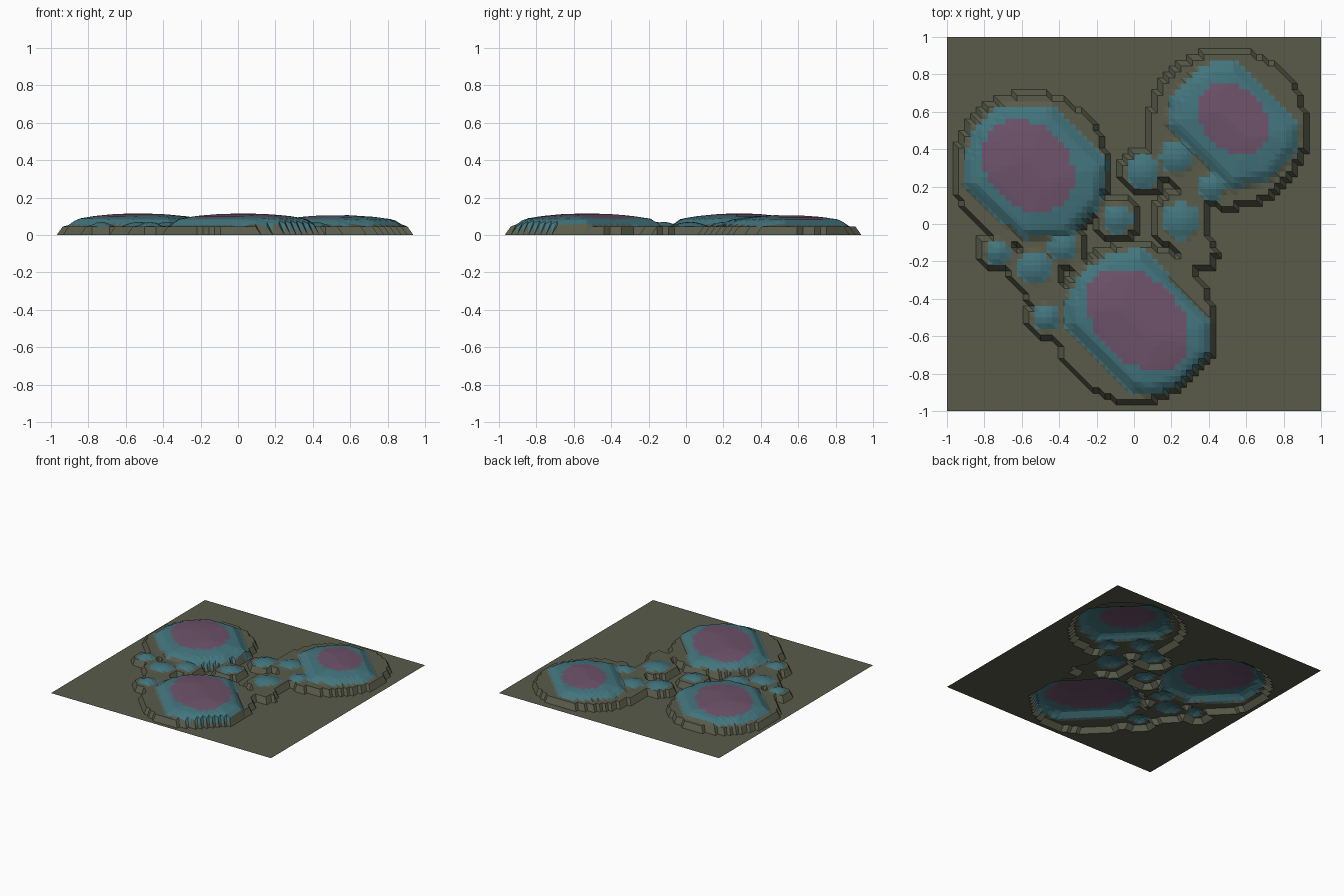
import bpy, bmesh, math

if "Cube" in bpy.data.objects:
    bpy.data.objects.remove(bpy.data.objects["Cube"])

N = 64            # grid cells per side
STEP = 2.0 / N
TERRACE = 0.045   # height of the rocky shelf

# mounds: shelf centre + radius, convex outline of the teal dome (ccw), peak scale, cap ellipse (x, y, long, short)
MOUNDS = [
    ((-0.55, 0.29, 0.41),
     [(-0.91, 0.2), (-0.6, -0.08), (-0.35, -0.07), (-0.18, 0.1), (-0.13, 0.32),
      (-0.44, 0.64), (-0.7, 0.64), (-0.85, 0.52), (-0.91, 0.35)],
     1.0, (-0.565, 0.31, 0.27, 0.215)),
    ((0.0, -0.53, 0.42),
     [(-0.36, -0.55), (-0.02, -0.89), (0.08, -0.92), (0.25, -0.87), (0.41, -0.7), (0.42, -0.52),
      (0.04, -0.13), (-0.14, -0.16), (-0.3, -0.27), (-0.37, -0.42)],
     1.0, (0.02, -0.51, 0.32, 0.22)),
    ((0.5, 0.51, 0.42),
     [(0.17, 0.53), (0.52, 0.18), (0.74, 0.24), (0.87, 0.4), (0.89, 0.53),
      (0.54, 0.87), (0.42, 0.87), (0.3, 0.8), (0.2, 0.68)],
     0.9, (0.53, 0.56, 0.21, 0.165)),
]
# small bumps: x, y, dome radius, shelf radius
BUMPS = [(0.05, 0.28, .09, .12), (0.23, 0.36, .09, .13), (0.42, 0.2, .07, .1), (-0.09, 0.03, .08, .12),
         (0.25, 0.02, .1, .15), (-0.38, -0.12, .08, .13), (-0.73, -0.15, .065, .1),
         (-0.53, -0.23, .09, .14), (-0.47, -0.5, .07, .1), (0.34, -0.15, 0, .1), (-0.47, -0.38, 0, .1)]
PROFILE = [(0, .05), (.05, .086), (.14, .101), (.25, .112), (.38, .117)]


def inside(poly, x, y):
    """Distance to the nearest outline edge, negative outside."""
    best = 9
    for (ax, ay), (bx, by) in zip(poly, poly[1:] + poly[:1]):
        ex, ey = bx - ax, by - ay
        best = min(best, (ex * (y - ay) - ey * (x - ax)) / math.hypot(ex, ey))
    return best


def profile(s):
    for (s0, h0), (s1, h1) in zip(PROFILE, PROFILE[1:]):
        if s <= s1:
            return h0 + (h1 - h0) * (s - s0) / (s1 - s0)
    return PROFILE[-1][1]


def height(x, y):
    h = 0.0
    for (cx, cy, r), poly, k, cap in MOUNDS:
        if math.hypot(x - cx, y - cy) < r:
            h = max(h, TERRACE)
        s = inside(poly, x, y)
        if s > 0:
            h = max(h, TERRACE + (profile(s) - TERRACE) * k)
    for cx, cy, r, shelf in BUMPS:
        d = math.hypot(x - cx, y - cy)
        if d < shelf:
            h = max(h, TERRACE)
        if d < r:
            h = max(h, TERRACE + 0.025 * (1 - (d / r) ** 2))
    return h


def colour_index(x, y):
    for shelf, poly, k, (cx, cy, a, b) in MOUNDS:
        u = ((x - cx) - (y - cy)) / math.sqrt(2)
        v = ((x - cx) + (y - cy)) / math.sqrt(2)
        if (u / a) ** 2 + (v / b) ** 2 < 1:
            return 2
        if inside(poly, x, y) > 0:
            return 1
    return int(any(math.hypot(x - b[0], y - b[1]) < b[2] for b in BUMPS))


def material(name, rgb):
    m = bpy.data.materials.new(name)
    m.diffuse_color = (*rgb, 1)
    m.use_nodes = True
    m.node_tree.nodes["Principled BSDF"].inputs["Base Color"].default_value = m.diffuse_color
    return m


# terrain sheet: triangulated grid lifted by the height function
bm = bmesh.new()
grid = [[bm.verts.new((-1 + i * STEP, -1 + j * STEP, height(-1 + i * STEP, -1 + j * STEP)))
         for i in range(N + 1)] for j in range(N + 1)]
for j in range(N):
    for i in range(N):
        a, b, c, d = grid[j][i], grid[j][i + 1], grid[j + 1][i + 1], grid[j + 1][i]
        idx = colour_index(-1 + (i + .5) * STEP, -1 + (j + .5) * STEP)
        for tri in ((a, b, d), (b, c, d)):
            bm.faces.new(tri).material_index = idx
mesh = bpy.data.meshes.new("terrain")
bm.to_mesh(mesh)
bm.free()
for name, rgb in (("ground", (.10, .105, .068)), ("moss", (.055, .175, .205)), ("cap", (.155, .085, .145))):
    mesh.materials.append(material(name, rgb))
bpy.context.collection.objects.link(bpy.data.objects.new("terrain", mesh))
